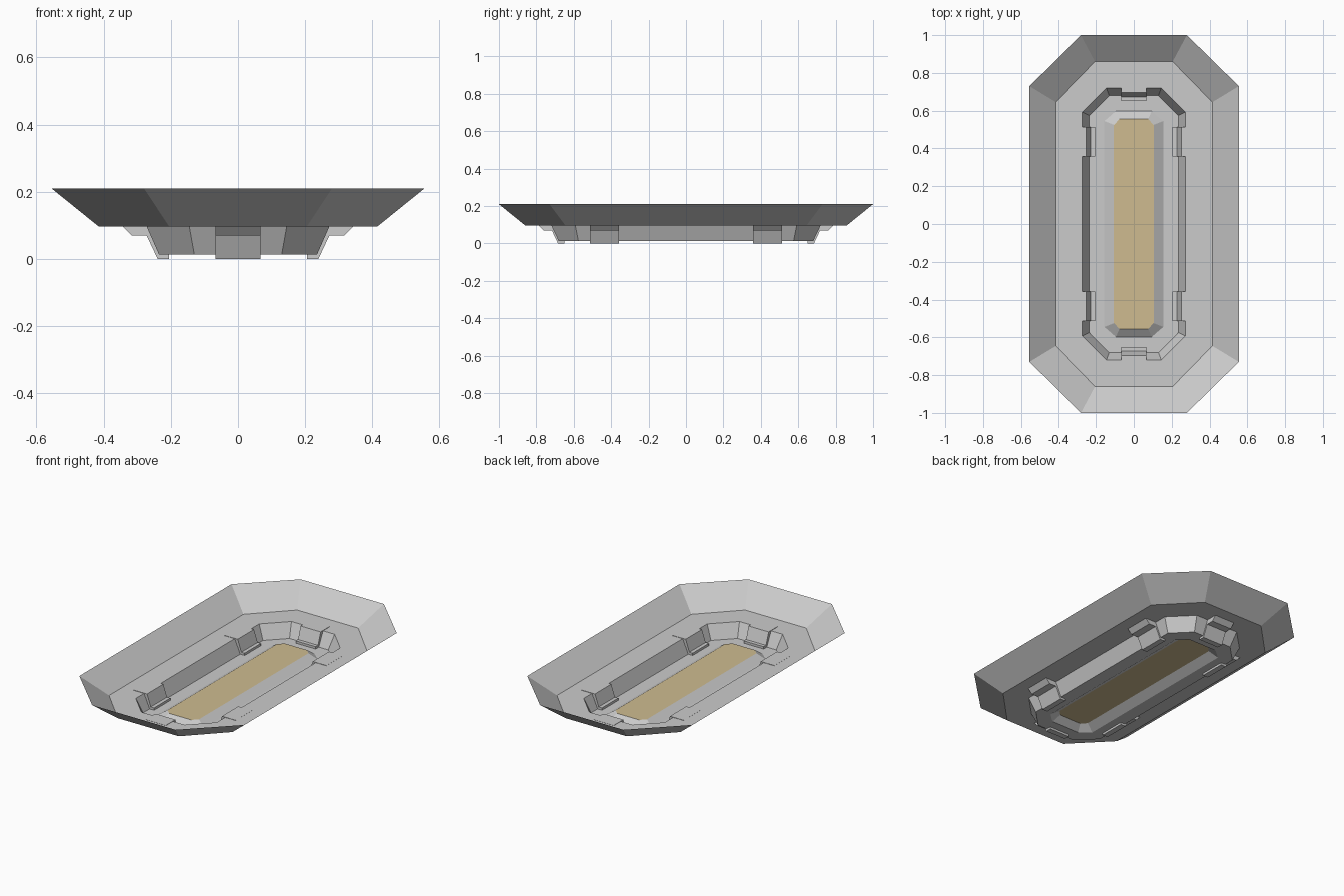
import bpy, bmesh
from math import pi
from mathutils import Matrix

if "Cube" in bpy.data.objects:
    bpy.data.objects.remove(bpy.data.objects["Cube"])


def finish(bm, name, mats=()):
    mesh = bpy.data.meshes.new(name)
    bm.to_mesh(mesh)
    bm.free()
    for m in mats:
        mesh.materials.append(m)
    ob = bpy.data.objects.new(name, mesh)
    bpy.context.collection.objects.link(ob)
    return ob


def material(name, rgb):
    m = bpy.data.materials.new(name)
    m.diffuse_color = (*rgb, 1)
    m.use_nodes = True
    m.node_tree.nodes["Principled BSDF"].inputs["Base Color"].default_value = m.diffuse_color
    return m


def octagon(bm, hx, hy, cx, cy, z):
    # counter-clockwise ring: half sizes hx, hy; chamfer ends at cx, cy
    pts = [(hx, -cy), (hx, cy), (cx, hy), (-cx, hy),
           (-hx, cy), (-hx, -cy), (-cx, -hy), (cx, -hy)]
    return [bm.verts.new((x, y, z)) for x, y in pts]


def sheet(name, rings):
    # open shell bridging nested octagons from outside to inside
    bm = bmesh.new()
    loops = [octagon(bm, *r) for r in rings]
    for a, b in zip(loops, loops[1:]):
        for i in range(8):
            j = (i + 1) % 8
            bm.faces.new((a[i], a[j], b[j], b[i]))
    return finish(bm, name)


# sloping outer rim, flat ledge, sunken well and raised frame around the lens
FRAME = (0.105, 0.555, 0.075, 0.525, 0.045)
sheet("housing", [
    (0.555, 1.0, 0.28, 0.73, 0.21),
    (0.415, 0.86, 0.205, 0.645, 0.097),
    (0.272, 0.72, 0.145, 0.592, 0.097),
    (0.235, 0.68, 0.13, 0.575, 0.013),
    (0.155, 0.597, 0.095, 0.545, 0.013),
    FRAME,
])

# coloured lens panel
bm = bmesh.new()
bm.faces.new(octagon(bm, *FRAME))
finish(bm, "lens", [material("lens_tan", (0.62, 0.5, 0.28))])

# Z-shaped clips gripping the well wall; profile runs outwards from the wall top
PROFILE = [(0.073, 0.099), (-0.02, 0.099), (-0.045, 0.027), (-0.067, 0.027),
           (-0.067, 0.0), (-0.033, 0.0), (0.0, 0.07), (0.045, 0.07)]


def clip(name, offset, along, half_width, angle):
    bm = bmesh.new()
    face = bm.faces.new([bm.verts.new((offset + d, along - half_width, z))
                         for d, z in PROFILE])
    ext = bmesh.ops.extrude_face_region(bm, geom=[face])
    verts = [g for g in ext["geom"] if isinstance(g, bmesh.types.BMVert)]
    bmesh.ops.translate(bm, verts=verts, vec=(0, 2 * half_width, 0))
    bmesh.ops.recalc_face_normals(bm, faces=bm.faces)
    bmesh.ops.transform(bm, matrix=Matrix.Rotation(angle, 4, 'Z'), verts=bm.verts)
    return finish(bm, name)


for side, angle in (("right", 0), ("left", pi)):
    for n, y in enumerate((-0.435, 0.435)):
        clip(f"{side}_clip_{n + 1}", 0.272, y, 0.078, angle)
for end, angle in (("back", pi / 2), ("front", -pi / 2)):
    clip(f"{end}_clip", 0.717, 0, 0.067, angle)
